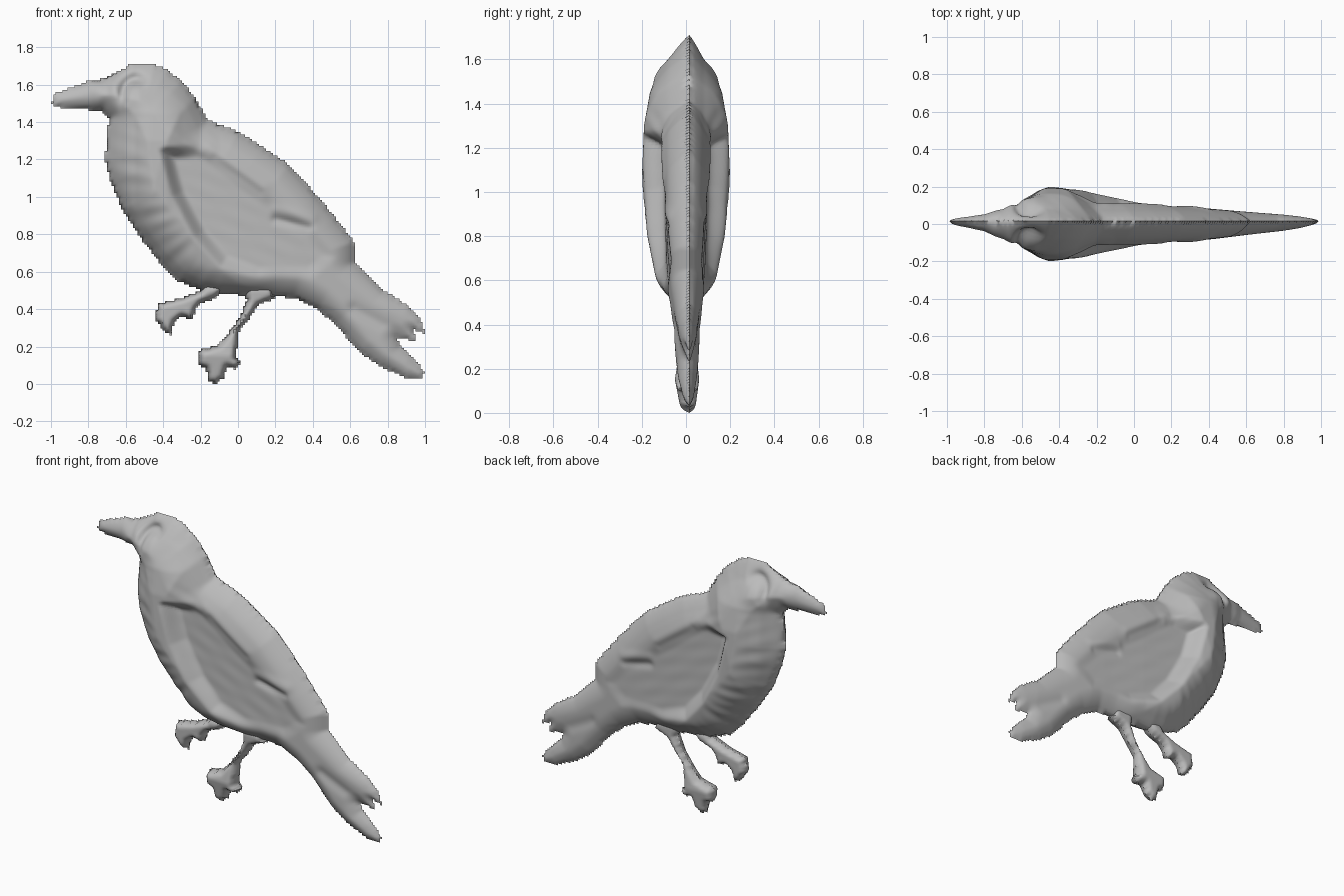
import bpy, bmesh, math

if "Cube" in bpy.data.objects:
    bpy.data.objects.remove(bpy.data.objects["Cube"])

CELL = 0.0125
SEAM = 0.015

grey = bpy.data.materials.new("stone grey")
grey.diffuse_color = (0.5, 0.5, 0.5, 1)
grey.use_nodes = True
grey.node_tree.nodes["Principled BSDF"].inputs["Base Color"].default_value = grey.diffuse_color

# Side outlines (x, z)
BODY = [(-1, 1.5), (-.98, 1.55), (-.8, 1.62), (-.72, 1.63), (-.57, 1.71), (-.45, 1.71),
        (-.38, 1.68), (-.3, 1.62), (-.23, 1.53), (-.16, 1.41), (0, 1.35), (.13, 1.27),
        (.275, 1.17), (.42, 1.01), (.52, .89), (.62, .76), (.62, .65), (.78, .5), (.92, .41),
        (.97, .36), (1, .27), (.94, .29), (.95, .23), (.85, .25), (.87, .2), (.93, .15),
        (1, .06), (.98, .03), (.9, .03), (.75, .1), (.65, .17), (.52, .32), (.42, .4),
        (.3, .46), (.1, .47), (-.1, .48), (-.2, .5), (-.32, .55), (-.42, .65), (-.52, .78),
        (-.62, .93), (-.68, 1.08), (-.71, 1.2), (-.69, 1.42), (-.73, 1.46), (-.98, 1.48)]
FRONT_LEG = [(-.04, .58), (-.08, .5), (-.12, .46), (-.2, .43), (-.23, .39), (-.24, .34),
             (-.3, .36), (-.34, .33), (-.36, .26), (-.4, .29), (-.44, .34), (-.43, .43),
             (-.3, .46), (-.2, .5), (-.16, .58)]
BACK_LEG = [(.04, .58), (.045, .44), (.005, .35), (-.07, .25), (-.1, .21), (-.21, .18),
            (-.21, .1), (-.17, .08), (-.16, .02), (-.12, 0), (-.08, .03), (-.06, .09),
            (-.01, .08), (.02, .11), (-.01, .14), (0, .24), (0, .27), (.06, .35),
            (.11, .42), (.2, .46), (.17, .58)]
WING = [(-.43, 1.25), (-.4, 1.275), (-.22, 1.29), (-.15, 1.27), (.13, 1.05), (.4, .86),
        (.56, .68), (.4, .55), (.1, .55), (-.1, .62), (-.24, .78), (-.36, 1.0)]


def ramp(table, v):
    """Piecewise linear lookup."""
    if v <= table[0][0]:
        return table[0][1]
    for (a, p), (b, q) in zip(table, table[1:]):
        if v <= b:
            return p + (q - p) * (v - a) / (b - a)
    return table[-1][1]


def smooth(t):
    t = max(0, min(1, t))
    return t * t * (3 - 2 * t)


def inside(poly, x, z):
    hit = False
    for (ax, az), (bx, bz) in zip(poly, poly[1:] + poly[:1]):
        if (az > z) != (bz > z) and x < ax + (bx - ax) * (z - az) / (bz - az):
            hit = not hit
    return hit


def seg_dist(x, z, a, b):
    dx, dz = b[0] - a[0], b[1] - a[1]
    t = max(0, min(1, ((x - a[0]) * dx + (z - a[1]) * dz) / (dx * dx + dz * dz)))
    return math.hypot(x - a[0] - t * dx, z - a[1] - t * dz)


def edge_dist(poly, x, z):
    return min(seg_dist(x, z, a, b) for a, b in zip(poly, poly[1:] + poly[:1]))


# Half thickness along the length (belly, then back) and height, and edge rounding width
THICK_LOW = [(-.6, .16), (-.45, .2), (-.3, .185), (-.2, .16), (-.1, .14), (0, .12), (.2, .095),
             (.4, .083), (.6, .062), (.8, .043), (1, .015)]
THICK_HIGH = [(-1, .012), (-.9, .028), (-.8, .045), (-.7, .085), (-.6, .15), (-.45, .2),
              (-.38, .19), (-.3, .16), (-.2, .125), (-.1, .112), (0, .108), (.2, .095),
              (.4, .083), (.6, .062)]
THICK_Z = [(0, .02), (.1, .04), (.2, .05), (.4, .07), (.5, .11), (.6, .135), (.8, .175),
           (1.05, .2), (1.3, .19), (1.45, .163), (1.53, .13), (1.6, .105), (1.71, .08)]
ROUND_X = [(-1, .05), (-.75, .08), (-.55, .23), (-.3, .23), (.2, .17), (.6, .12), (1, .06)]


def groove(x, z, a, b, width, depth):
    return depth * math.exp(-(seg_dist(x, z, a, b) / width) ** 2)


def body_height(x, z, d):
    belly = smooth((.8 - z) / .2) * smooth((x + .4) / .2) * smooth((.25 - x) / .2)
    t = min(1, d / (ramp(ROUND_X, x) * (1 - .3 * belly)))
    up = smooth((z - .8) / .35)
    thick = ramp(THICK_LOW, x) * (1 - up) + ramp(THICK_HIGH, x) * up
    h = min(thick, ramp(THICK_Z, z)) * (t * (2 - t)) ** 0.85
    # Recessed wing panel with faint slanting feathers
    if inside(WING, x, z):
        s = smooth(edge_dist(WING, x, z) / 0.085)
        panel = ramp([(-.4, .102), (0, .09), (.3, .077), (.6, .06)], x)
        panel += .001 * math.sin(55 * (x * .5 + z)) * math.sin(9 * (x - z))
        h += (min(h, panel) - h) * s
    # Raised shoulder edge and grooves in wing and tail
    h += groove(x, z, (-.15, 1.26), (.13, 1.05), .035, .008) * t
    h -= groove(x, z, (-.12, 1.21), (.12, 1.03), .025, .008) * t
    h -= groove(x, z, (.2, .88), (.38, .84), .022, .01) * t
    h += groove(x, z, (.2, .93), (.4, .89), .03, .008) * t
    h -= groove(x, z, (.62, .4), (.9, .25), .035, .01) * t
    # Eye: bulge with a crescent groove above and ahead of it
    ex, ez = (x + .545) / .1, (z - 1.54) / .12
    r = math.hypot(ex, ez)
    if r < 2:
        front = max(0, (ez - ex * .9) / (r + .01)) if r > .05 else 0
        h -= .035 * math.exp(-((r - .75) / .25) ** 2) * min(1, front)
        h += .014 * math.exp(-(r / .55) ** 2)
    # Feather ripples fanning over the breast
    ang = math.atan2(z - 1.05, x - .1)
    fade = smooth((-.05 - x) / .3) * smooth((1.42 - z) / .1) * t * (1 - t)
    h += .008 * fade * (math.sin(ang * 42) + math.sin(ang * 27 + 1))
    return max(h, .004)


def leg_height(x, z, d):
    t = min(1, d / .035)
    top = ramp([(0, .03), (.15, .055), (.25, .042), (.42, .045), (.5, .05), (.57, .02)], z)
    return max(.004, top * (t * (2 - t)) ** .6)


def relief(name, poly, height):
    """Two-sided relief over grid cells inside an outline, with a thin stepped rim."""
    x0, x1 = min(p[0] for p in poly), max(p[0] for p in poly)
    z0, z1 = min(p[1] for p in poly), max(p[1] for p in poly)
    nx, nz = round((x1 - x0) / CELL), round((z1 - z0) / CELL)
    sx, sz = (x1 - x0) / nx, (z1 - z0) / nz
    cells = {(i, j) for i in range(nx) for j in range(nz)
             if inside(poly, x0 + (i + .5) * sx, z0 + (j + .5) * sz)}
    bm = bmesh.new()
    pairs = {}

    def pair(i, j):
        if (i, j) not in pairs:
            x, z = x0 + i * sx, z0 + j * sz
            if all((i - a, j - b) in cells for a in (0, 1) for b in (0, 1)):
                h = height(x, z, edge_dist(poly, x, z))
                mid = SEAM * (1 - min(1, h / .08))
                pairs[i, j] = (bm.verts.new((x, mid - h, z)), bm.verts.new((x, mid + h, z)))
            else:
                v = bm.verts.new((x, SEAM, z))
                pairs[i, j] = (v, v)
        return pairs[i, j]

    for i, j in sorted(cells):
        q = [pair(i, j), pair(i + 1, j), pair(i + 1, j + 1), pair(i, j + 1)]
        front, back = [p[0] for p in q], [p[1] for p in q][::-1]
        bm.faces.new(front)
        if set(front) != set(back):
            bm.faces.new(back)
    mesh = bpy.data.meshes.new(name)
    bm.to_mesh(mesh)
    bm.free()
    mesh.materials.append(grey)
    ob = bpy.data.objects.new(name, mesh)
    bpy.context.collection.objects.link(ob)
    bpy.context.view_layer.objects.active = ob
    ob.select_set(True)
    bpy.ops.object.shade_smooth_by_angle(angle=math.radians(60))
    ob.select_set(False)


relief("bird_body", BODY, body_height)
relief("front_leg", FRONT_LEG, leg_height)
relief("back_leg", BACK_LEG, leg_height)
